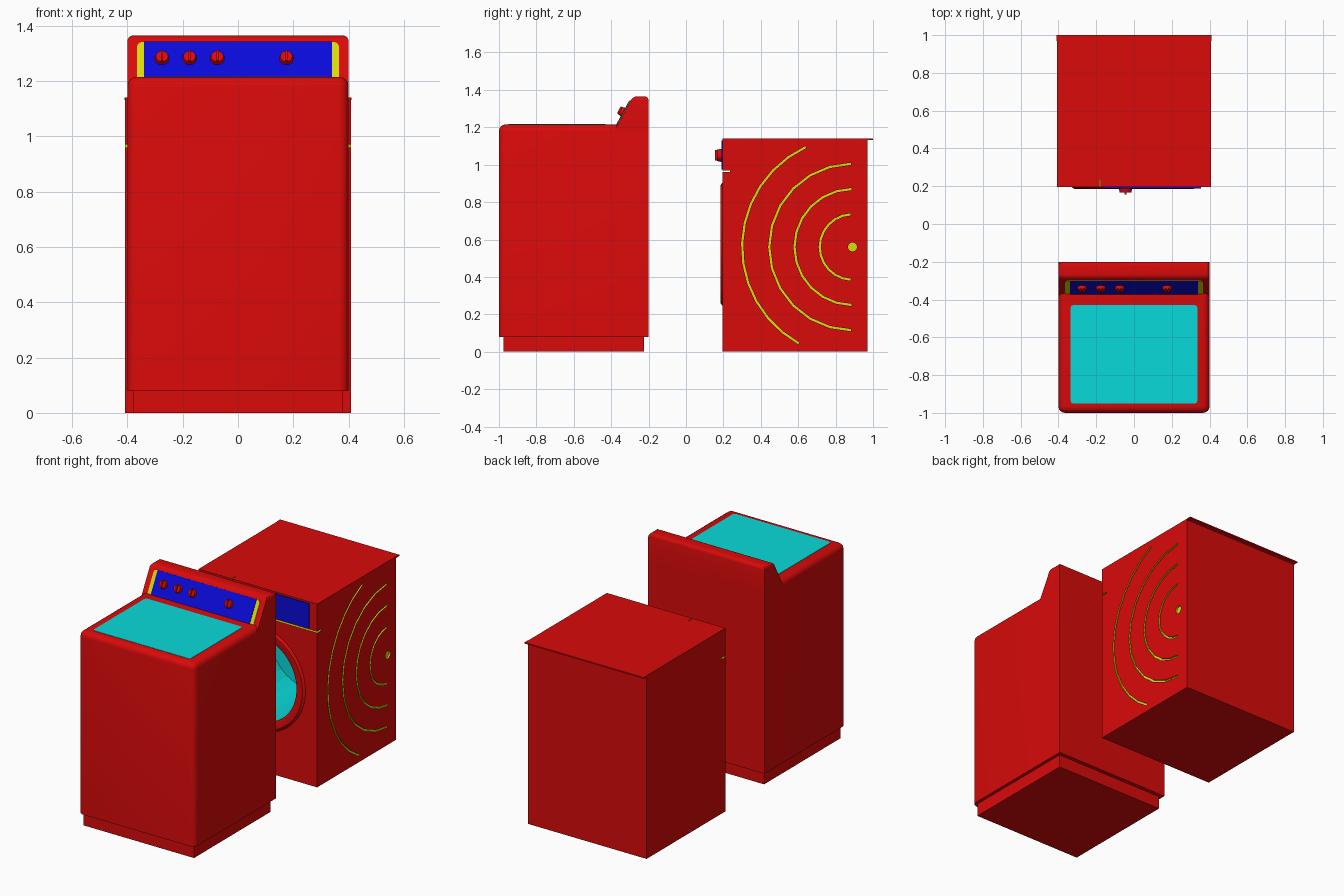
import bpy, bmesh, math
from mathutils import Matrix, Vector

if "Cube" in bpy.data.objects:
    bpy.data.objects.remove(bpy.data.objects["Cube"], do_unlink=True)


def material(name, rgb):
    m = bpy.data.materials.new(name)
    m.use_nodes = True
    m.diffuse_color = (*rgb, 1)
    m.node_tree.nodes["Principled BSDF"].inputs["Base Color"].default_value = (*rgb, 1)
    return m


RED = material("red", (0.7, 0.003, 0.003))
YELLOW = material("yellow", (0.7, 0.7, 0.003))
CYAN = material("cyan", (0.003, 0.7, 0.7))
BLUE = material("blue", (0.003, 0.003, 0.7))
SLOTS = [RED, YELLOW, CYAN]


def finish(name, bm, mats, index=0, smooth=False):
    bmesh.ops.recalc_face_normals(bm, faces=bm.faces)
    for f in bm.faces:
        f.material_index = index
    me = bpy.data.meshes.new(name)
    bm.to_mesh(me)
    bm.free()
    for m in mats:
        me.materials.append(m)
    ob = bpy.data.objects.new(name, me)
    bpy.context.collection.objects.link(ob)
    if smooth:
        bpy.ops.object.select_all(action='DESELECT')
        ob.select_set(True)
        bpy.context.view_layer.objects.active = ob
        bpy.ops.object.shade_smooth_by_angle(angle=math.radians(35))
    return ob


def add_box(bm, lo, hi, matrix=Matrix()):
    lo, hi = Vector(lo), Vector(hi)
    place = Matrix.Translation((lo + hi) / 2) @ Matrix.Diagonal((*(hi - lo), 1))
    bmesh.ops.create_cube(bm, size=1, matrix=matrix @ place)


def add_cylinder(bm, r1, r2, depth, matrix, sides):
    """Cylinder standing on its local z = 0."""
    bmesh.ops.create_cone(bm, cap_ends=True, segments=sides, radius1=r1, radius2=r2,
                          depth=depth, matrix=matrix @ Matrix.Translation((0, 0, depth / 2)))


def bevel(bm, rule, size, segments=4):
    def mid(e):
        return (e.verts[0].co + e.verts[1].co) / 2
    edges = [e for e in bm.edges if rule(mid(e))]
    bmesh.ops.bevel(bm, geom=edges, offset=size, segments=segments, profile=0.5, affect='EDGES')


def box(name, lo, hi, mats, index=0, matrix=Matrix()):
    bm = bmesh.new()
    add_box(bm, lo, hi, matrix)
    return finish(name, bm, mats, index)


# ---------- Top-loading washer ----------
box("washer_plinth", (-0.38, -0.975, 0), (0.38, -0.225, 0.09), [RED])

bm = bmesh.new()
add_box(bm, (-0.4, -1, 0.08), (0.4, -0.2, 1.215))
bevel(bm, lambda c: (c.z > 1.2 and c.y < -0.3) or (c.y < -0.9 and abs(c.x) > 0.3), 0.035)
finish("washer_body", bm, [RED], smooth=True)

bm = bmesh.new()
add_box(bm, (-0.335, -0.95, 1.205), (0.335, -0.43, 1.217))
bevel(bm, lambda c: 1.206 < c.z < 1.216, 0.012, 2)
finish("washer_lid", bm, [CYAN])

# Sloped control console
low, high = Vector((0, -0.385, 1.18)), Vector((0, -0.285, 1.365))
bm = bmesh.new()
profile = [low, high, Vector((0, -0.2, 1.365)), Vector((0, -0.2, 1.18))]
face = bm.faces.new([bm.verts.new((-0.4, p.y, p.z)) for p in profile])
ext = bmesh.ops.extrude_face_region(bm, geom=[face])
bmesh.ops.translate(bm, vec=(0.8, 0, 0),
                    verts=[v for v in ext["geom"] if isinstance(v, bmesh.types.BMVert)])
bevel(bm, lambda c: c.z > 1.3, 0.022)
finish("washer_console", bm, [RED], smooth=True)

# Frame lying on the console slope: x across, y up the slope, z outwards
v = (high - low).normalized()
slope = Matrix(((1, 0, 0, 0), (0, v.y, -v.z, low.y), (0, v.z, v.y, low.z), (0, 0, 0, 1)))

bm = bmesh.new()
add_box(bm, (-0.365, 0.03, -0.01), (0.365, 0.182, 0.003), slope)
bevel(bm, lambda c: abs(c.x) > 0.36 and (slope.inverted() @ c).y > 0.17
      and abs((slope.inverted() @ c).z + 0.0035) < 0.002, 0.02, 3)
finish("console_trim", bm, [YELLOW])
box("console_panel", (-0.34, 0.03, -0.01), (0.34, 0.182, 0.006), [BLUE], 0, slope)


def knob(name, matrix, radius):
    bm = bmesh.new()
    add_cylinder(bm, radius, radius * 0.85, radius * 0.7, matrix, 20)
    add_box(bm, (-radius * 0.15, -radius * 0.8, 0), (radius * 0.15, radius * 0.8, radius), matrix)
    return finish(name, bm, [RED], smooth=True)


for i, x in enumerate((-0.275, -0.175, -0.075, 0.175)):
    knob(f"console_knob_{i + 1}", slope @ Matrix.Translation((x, 0.112, 0.005)), 0.026)

# ---------- Front-loading machine ----------
body = box("dryer_body", (-0.408, 0.195, 0), (0.408, 0.97, 1.14), SLOTS)
box("dryer_top_lip", (-0.41, 0.97, 1.132), (0.41, 1, 1.14), [RED])

# Slits around the control strip and drawer
cutters = [
    box("strip_slit_cutter", (-0.5, 0.1, 0.96), (0.5, 0.235, 0.97), SLOTS, 1),
    box("drawer_slit_cutter", (-0.183, 0.1, 0.965), (-0.177, 0.235, 1.2), SLOTS, 1),
]

# Drum opening
FACE = Matrix.Rotation(math.radians(90), 4, 'X')      # local z points to the front
DOOR_Z = 0.575
bm = bmesh.new()
add_cylinder(bm, 0.27, 0.27, 0.6, Matrix.Translation((0, 0.7, DOOR_Z)) @ FACE, 32)
cutters.append(finish("drum_cutter", bm, SLOTS, 2))

# Arc grooves and dot on both sides
CY, CZ, HALF = 0.89, 0.56, 0.006
bm = bmesh.new()
for radius, start, end in ((0.175, 93, 267), (0.31, 91, 269), (0.445, 91, 269), (0.59, 115, 241)):
    rows = []
    for i in range(13):
        a = math.radians(start + (end - start) * i / 12)
        rows.append([bm.verts.new((0.398, CY + r * math.cos(a), CZ + r * math.sin(a)))
                     for r in (radius - HALF, radius + HALF)])
    strip = [bm.faces.new((p[0], p[1], q[1], q[0])) for p, q in zip(rows, rows[1:])]
    ext = bmesh.ops.extrude_face_region(bm, geom=strip, use_keep_orig=True)
    bmesh.ops.translate(bm, vec=(0.03, 0, 0),
                        verts=[g for g in ext["geom"] if isinstance(g, bmesh.types.BMVert)])
add_cylinder(bm, 0.025, 0.025, 0.03,
             Matrix.Translation((0.398, CY, CZ)) @ Matrix.Rotation(math.radians(90), 4, 'Y'), 12)
copy = bmesh.ops.duplicate(bm, geom=bm.verts[:] + bm.edges[:] + bm.faces[:])
for g in copy["geom"]:
    if isinstance(g, bmesh.types.BMVert):
        g.co.x = -g.co.x
cutters.append(finish("groove_cutter", bm, SLOTS, 1))

for c in cutters:
    mod = body.modifiers.new(c.name, 'BOOLEAN')
    mod.operation = 'DIFFERENCE'
    mod.solver = 'EXACT'
    mod.object = c
    c.hide_render = True
bpy.context.view_layer.update()
cut = bpy.data.meshes.new_from_object(body.evaluated_get(bpy.context.evaluated_depsgraph_get()))
body.modifiers.clear()
body.data = cut
for c in cutters:
    bpy.data.objects.remove(c, do_unlink=True)

# Round door rim
bm = bmesh.new()
section = [(0.27, 0.2), (0.27, 0.19), (0.285, 0.184), (0.315, 0.184), (0.335, 0.2)]
verts = [bm.verts.new((r, y, 0)) for r, y in section]
edges = [bm.edges.new((verts[i], verts[i - 1])) for i in range(len(verts))]
bmesh.ops.spin(bm, geom=verts + edges, cent=(0, 0, 0), axis=(0, 1, 0),
               angle=math.tau, steps=40, use_merge=True)
bmesh.ops.remove_doubles(bm, verts=bm.verts, dist=0.0005)
bmesh.ops.translate(bm, vec=(0, 0, DOOR_Z), verts=bm.verts)
finish("door_rim", bm, [RED], smooth=True)

# Control panel and dial
box("dryer_panel", (-0.165, 0.189, 0.975), (0.355, 0.197, 1.13), [BLUE])
knob("dryer_dial", Matrix.Translation((-0.045, 0.192, 1.05)) @ FACE, 0.036)
